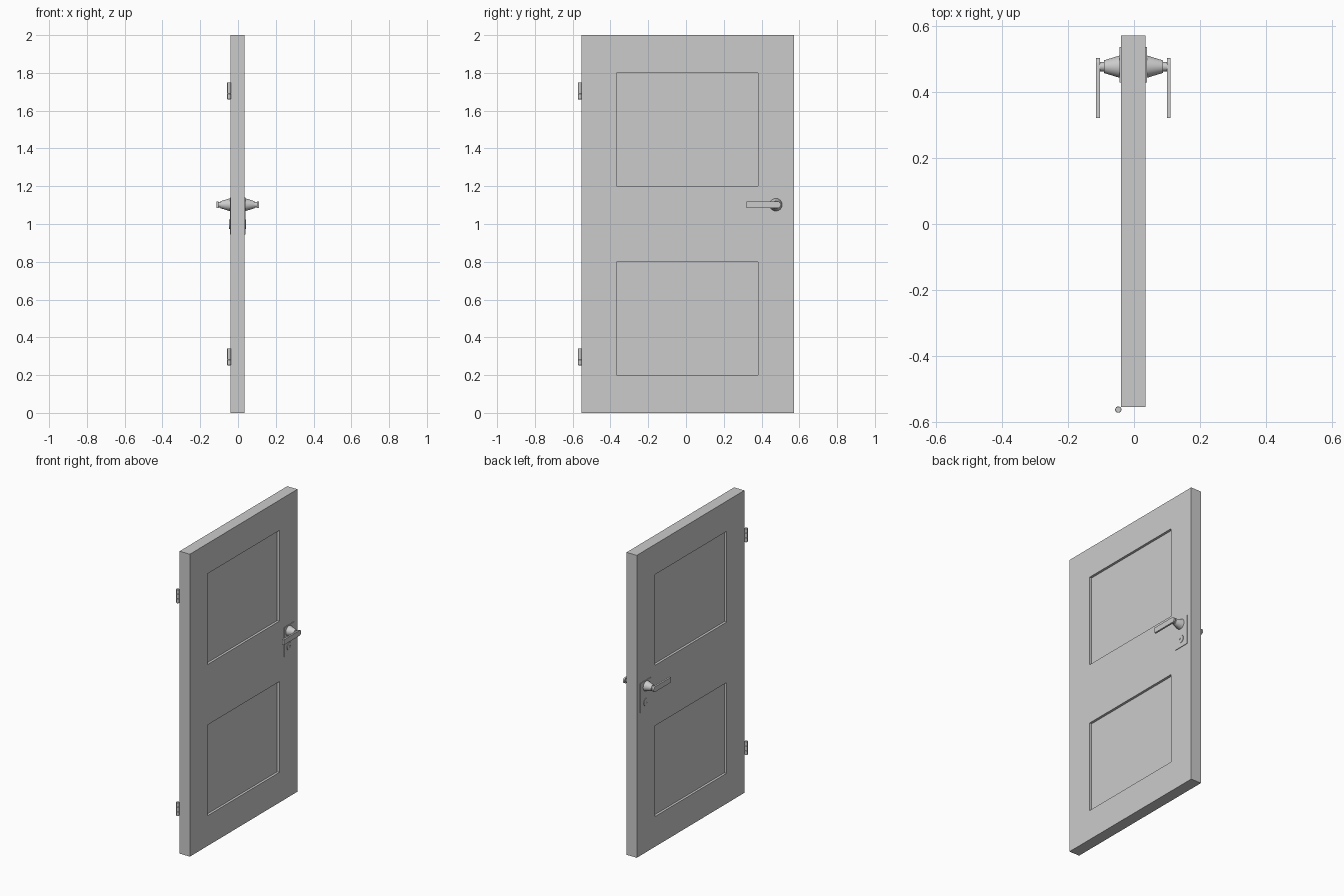
import bpy, bmesh, math
from mathutils import Matrix, Vector

if "Cube" in bpy.data.objects:
    bpy.data.objects.remove(bpy.data.objects["Cube"])

CX = -0.002          # middle plane of the door
HALF = 0.0375        # half thickness
HY, HZ = 0.476, 1.102  # lever axis


def add_object(name, bm, smooth=False):
    bmesh.ops.recalc_face_normals(bm, faces=bm.faces)
    me = bpy.data.meshes.new(name)
    bm.to_mesh(me)
    bm.free()
    ob = bpy.data.objects.new(name, me)
    bpy.context.collection.objects.link(ob)
    if smooth:
        bpy.ops.object.select_all(action='DESELECT')
        ob.select_set(True)
        bpy.context.view_layer.objects.active = ob
        bpy.ops.object.shade_smooth_by_angle(angle=math.radians(35))
    return ob


def box(name, lo, hi):
    lo, hi = Vector(lo), Vector(hi)
    bm = bmesh.new()
    bmesh.ops.create_cube(bm, size=1, matrix=Matrix.Translation((lo + hi) / 2)
                          @ Matrix.Diagonal((*(hi - lo), 1)))
    return add_object(name, bm)


def lathe(name, profile, origin, axis, segs=32):
    """Stack rings of (distance, radius) along the axis and cap both ends."""
    rot = Vector((0, 0, 1)).rotation_difference(Vector(axis)).to_matrix()
    bm = bmesh.new()
    rings = []
    for d, r in profile:
        rings.append([bm.verts.new(Vector(origin) + rot @ Vector(
            (r * math.cos(math.tau * i / segs), r * math.sin(math.tau * i / segs), d)))
            for i in range(segs)])
    for a, b in zip(rings, rings[1:]):
        for i in range(segs):
            j = (i + 1) % segs
            bm.faces.new((a[i], a[j], b[j], b[i]))
    bm.faces.new(rings[0])
    bm.faces.new(rings[-1])
    return add_object(name, bm, True)


def prism_x(name, outline, x0, x1):
    """Extrude a (y, z) outline along x."""
    bm = bmesh.new()
    f = bm.faces.new([bm.verts.new((x0, y, z)) for y, z in outline])
    ext = bmesh.ops.extrude_face_region(bm, geom=[f])['geom']
    bmesh.ops.translate(bm, vec=(x1 - x0, 0, 0),
                        verts=[v for v in ext if isinstance(v, bmesh.types.BMVert)])
    return add_object(name, bm, True)


# Door leaf: a grid of cells on each face, panel cells pushed in
ys = [-0.554, -0.368, 0.382, 0.571]
zs = [0, 0.2, 0.8, 1.2, 1.8, 2.0]
bm = bmesh.new()
for s in (-1, 1):
    x = CX + s * HALF
    v = [[bm.verts.new((x, y, z)) for z in zs] for y in ys]
    for i in range(3):
        for j in range(5):
            f = bm.faces.new((v[i][j], v[i + 1][j], v[i + 1][j + 1], v[i][j + 1]))
            if i == 1 and j in (1, 3):
                ext = bmesh.ops.extrude_discrete_faces(bm, faces=[f])['faces'][0]
                bmesh.ops.translate(bm, vec=(-s * 0.016, 0, 0), verts=ext.verts)
bmesh.ops.bridge_loops(bm, edges=[
    e for e in bm.edges if e.is_boundary and (
        all(abs(w.co.y - ys[0]) < 1e-5 for w in e.verts)
        or all(abs(w.co.y - ys[-1]) < 1e-5 for w in e.verts)
        or all(abs(w.co.z) < 1e-5 for w in e.verts)
        or all(abs(w.co.z - 2) < 1e-5 for w in e.verts))])
add_object("door_leaf", bm)

# Lever handles with backplate and keyhole boss, one set per side
for side, s in (("left", -1), ("right", 1)):
    surf = CX + s * HALF
    box(f"backplate_{side}", (min(surf, surf + s * 0.004), 0.428, 0.945),
        (max(surf, surf + s * 0.004), 0.536, 1.14))
    lathe(f"keyhole_boss_{side}", [(0, 0.025), (0.007, 0.025), (0.007, 0.008), (0.005, 0.008)],
          (surf, 0.48, 0.998), (s, 0, 0))
    lathe(f"handle_cone_{side}",
          [(0, 0.034), (0.006, 0.033), (0.052, 0.019), (0.052, 0.014), (0.068, 0.014)],
          (surf, HY, HZ), (s, 0, 0))
    arc = [(0.485 + 0.0175 * math.sin(a), HZ - 0.0175 * math.cos(a))
           for a in (math.pi * k / 12 for k in range(13))]
    prism_x(f"lever_{side}", arc + [(0.32, HZ + 0.0175), (0.32, HZ - 0.0175)],
            surf + s * 0.064, surf + s * 0.0755)

# Hinges: three stacked knuckles each
for name, z0 in (("lower", 0.252), ("upper", 1.66)):
    prof = []
    for k in range(3):
        b = k * 0.03
        prof += [(b, 0.0085), (b + 0.001, 0.0095), (b + 0.029, 0.0095), (b + 0.03, 0.0085)]
    prof = [p for i, p in enumerate(prof) if i not in (4, 8)]
    lathe(f"hinge_{name}", prof, (-0.0475, -0.5615, z0), (0, 0, 1), 24)
